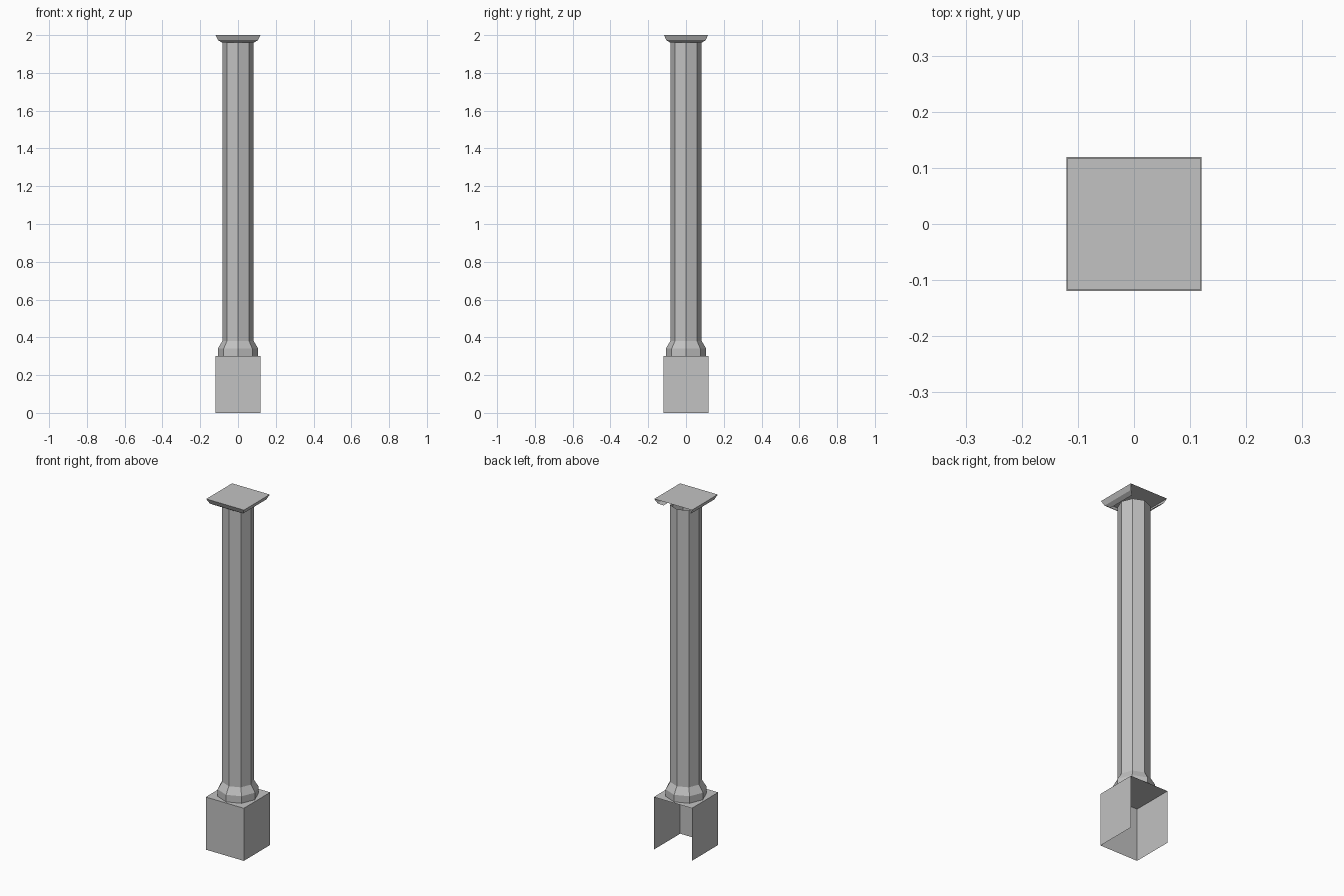
import bpy, bmesh, math

cube = bpy.data.objects.get("Cube")
if cube:
    bpy.data.objects.remove(cube, do_unlink=True)

stone = bpy.data.materials.new("grey_stone")
stone.use_nodes = True
GREY = (0.54, 0.54, 0.54, 1)
stone.diffuse_color = GREY
stone.node_tree.nodes["Principled BSDF"].inputs["Base Color"].default_value = GREY


def square(hx, hy, z):
    return [(sx * hx, sy * hy, z) for sx, sy in ((-1, -1), (1, -1), (1, 1), (-1, 1))]


def octagon(r, z):
    return [(r * math.cos(i * math.pi / 4), r * math.sin(i * math.pi / 4), z) for i in range(8)]


def loft(name, rings, top=False, skip=()):
    """Skin a stack of rings; sides listed in skip stay open."""
    bm = bmesh.new()
    loops = [[bm.verts.new(p) for p in ring] for ring in rings]
    n = len(loops[0])
    for low, high in zip(loops, loops[1:]):
        for i in range(n):
            if i not in skip:
                j = (i + 1) % n
                bm.faces.new((low[i], low[j], high[j], high[i]))
    if top:
        bm.faces.new(loops[-1])
    mesh = bpy.data.meshes.new(name)
    bm.to_mesh(mesh)
    bm.free()
    mesh.materials.append(stone)
    obj = bpy.data.objects.new(name, mesh)
    bpy.context.collection.objects.link(obj)
    return obj


BACK = 2  # index of the square's +y side
SHAFT_R, FOOT_R = 0.083, 0.107

# Square pedestal, open underneath and at the back
loft("pedestal", [square(0.12, 0.119, 0), square(0.12, 0.119, 0.3)], top=True, skip=(BACK,))

# Flared octagonal foot running into the tall shaft
loft("column_shaft", [octagon(FOOT_R, 0.3), octagon(FOOT_R, 0.34),
                      octagon(SHAFT_R, 0.38), octagon(SHAFT_R, 1.96)])

# Bevelled square slab on top, open at the back
loft("capital", [square(SHAFT_R, SHAFT_R, 1.96), square(0.106, 0.104, 1.973),
                 square(0.119, 0.1165, 2.0)], top=True, skip=(BACK,))
